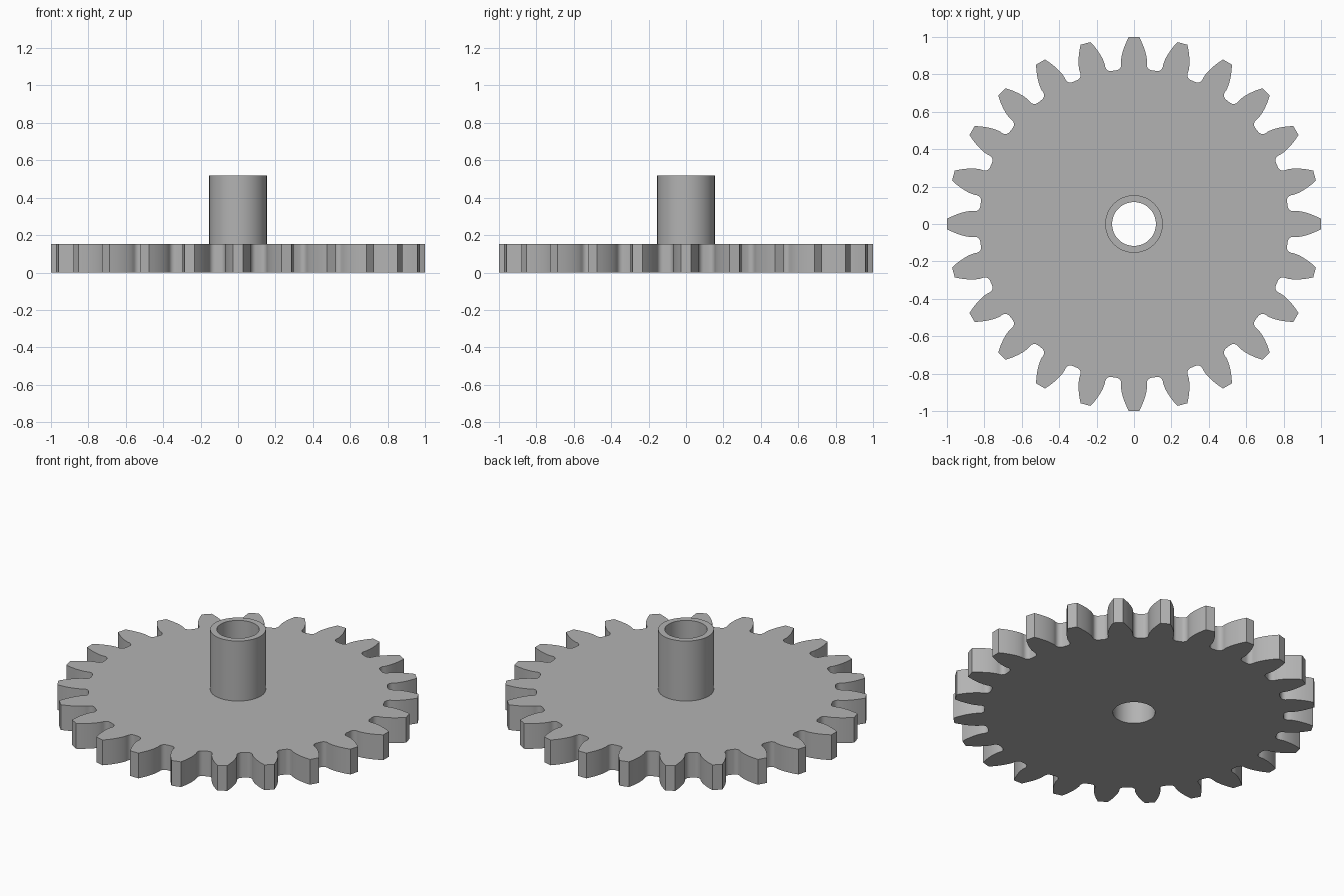
import bpy, bmesh
from math import pi, sin, cos, tan, acos, sqrt, radians, atan2, hypot

cube = bpy.data.objects.get("Cube")
if cube:
    bpy.data.objects.remove(cube, do_unlink=True)

# Gear dimensions
TEETH = 24
MODULE = 2 / (TEETH + 2)
TIP_R = 1.0
PITCH_R = MODULE * TEETH / 2
BASE_R = PITCH_R * cos(radians(20))
ROOT_R = PITCH_R - 1.25 * MODULE
FILLET = 0.38 * MODULE
THICK, TOP = 2 * MODULE, 0.52
HUB_R, BORE_R = 2 * MODULE, 0.117
STEP = 2 * pi / TEETH
ARC = 4  # hub segments per tooth


def inv(a):
    return tan(a) - a


def flank():
    """One side of a tooth from gap to tip, as (radius, angle from tooth axis)."""
    base_half = pi / (2 * TEETH) + inv(radians(20))
    pts = []
    # rounded root, tangent to the radial flank and the root circle
    centre_r = ROOT_R + FILLET
    offset = base_half + FILLET / centre_r
    for i in range(7):
        a = pi / 2 * i / 6
        x, y = centre_r - FILLET * cos(a), -FILLET * sin(a)
        pts.append((hypot(x, y), offset + atan2(y, x)))
    # involute face
    for i in range(9):
        r = BASE_R + (TIP_R - BASE_R) * (i / 8) ** 1.5
        pts.append((r, base_half - inv(acos(min(1, BASE_R / r)))))
    return pts


def vert(bm, r, a, z):
    return bm.verts.new((r * cos(a), r * sin(a), z))


def ring(bm, r, z):
    return [vert(bm, r, (i / ARC - 0.5) * STEP, z) for i in range(TEETH * ARC)]


def wall(bm, low, high):
    n = len(low)
    for i in range(n):
        j = (i + 1) % n
        bm.faces.new((low[i], low[j], high[j], high[i]))


def cap(bm, outer, inner):
    """Fill between the toothed rim and a circle, one piece per tooth."""
    per = len(outer) // TEETH
    for t in range(TEETH):
        o = [outer[(t * per + i) % len(outer)] for i in range(per + 1)]
        c = [inner[(t * ARC + i) % len(inner)] for i in range(ARC + 1)]
        bm.faces.new(o + c[::-1])


bm = bmesh.new()

# Toothed rim outline, each sector starting at the middle of a gap
side = flank()
sector = [(ROOT_R, -STEP / 2)] + [(r, -a) for r, a in side] + side[::-1]
outline = [(r, a + t * STEP) for t in range(TEETH) for r, a in sector]
rim_low = [vert(bm, r, a, 0) for r, a in outline]
rim_high = [vert(bm, r, a, THICK) for r, a in outline]

# Hub and bore rings
bore_low, bore_high = ring(bm, BORE_R, 0), ring(bm, BORE_R, TOP)
hub_low, hub_high = ring(bm, HUB_R, THICK), ring(bm, HUB_R, TOP)

wall(bm, rim_low, rim_high)
cap(bm, rim_high, hub_low)
wall(bm, hub_low, hub_high)
wall(bm, hub_high, bore_high)
wall(bm, bore_high, bore_low)
cap(bm, rim_low, bore_low)
bmesh.ops.recalc_face_normals(bm, faces=bm.faces)
# Triangulate the flat concave pieces cleanly
bmesh.ops.triangulate(bm, faces=[f for f in bm.faces if len(f.verts) > 4])

mesh = bpy.data.meshes.new("gear_wheel_with_hub")
bm.to_mesh(mesh)
bm.free()
gear = bpy.data.objects.new("gear_wheel_with_hub", mesh)
bpy.context.collection.objects.link(gear)

# Plain grey
grey = bpy.data.materials.new("mid_grey")
grey.use_nodes = True
colour = (0.45, 0.45, 0.45, 1)
grey.diffuse_color = colour
grey.node_tree.nodes["Principled BSDF"].inputs["Base Color"].default_value = colour
mesh.materials.append(grey)

bpy.ops.object.select_all(action="DESELECT")
gear.select_set(True)
bpy.context.view_layer.objects.active = gear
bpy.ops.object.shade_smooth_by_angle(angle=radians(30))
